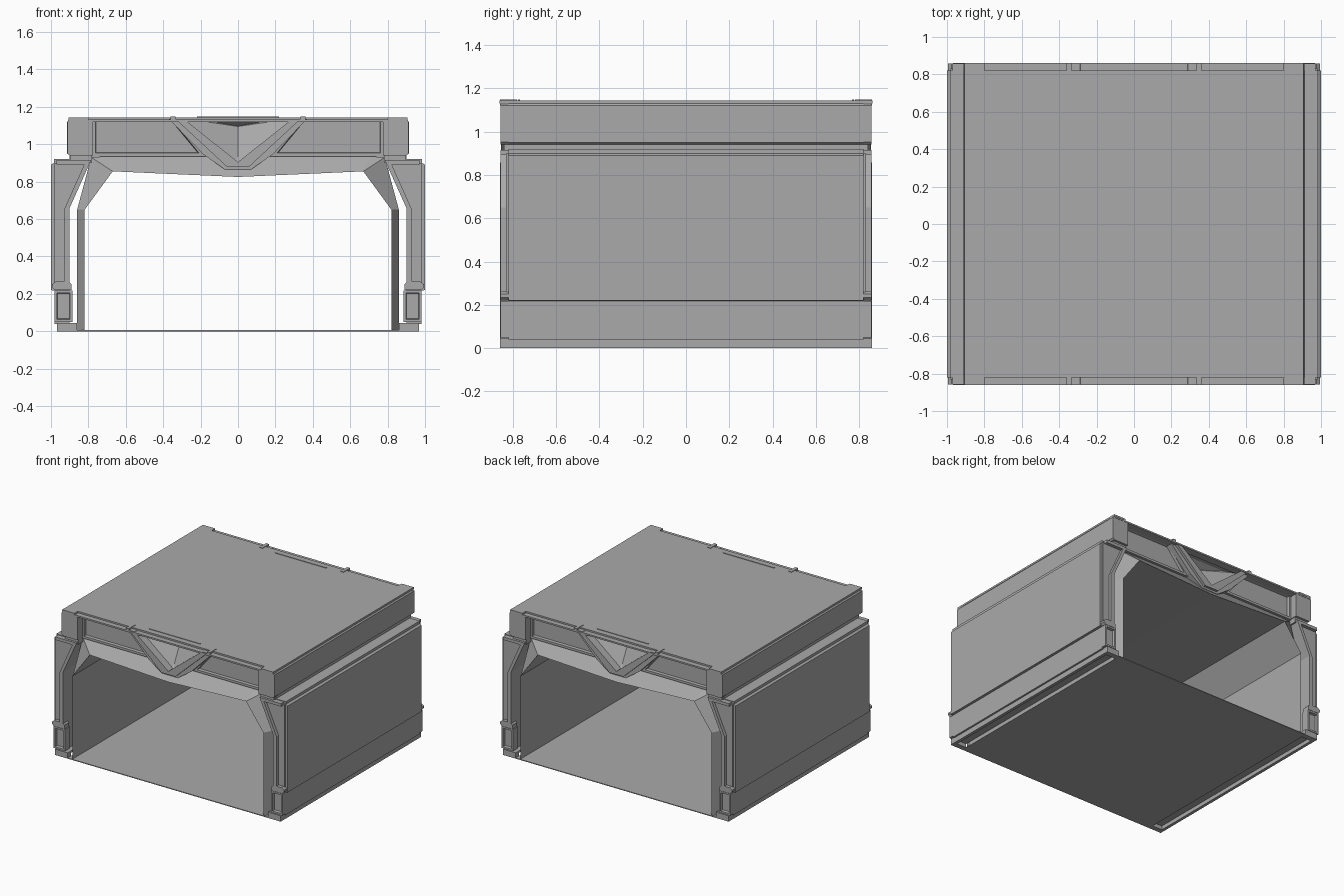
import bpy, bmesh

cube = bpy.data.objects.get("Cube")
if cube:
    bpy.data.objects.remove(cube, do_unlink=True)

# Single matte grey used everywhere
GREY = (0.4, 0.4, 0.4, 1.0)
grey = bpy.data.materials.new("plain grey")
grey.use_nodes = True
grey.diffuse_color = GREY
grey.node_tree.nodes["Principled BSDF"].inputs["Base Color"].default_value = GREY


def finish(name, bm):
    """Turn one quarter of a part into an object mirrored to all four corners."""
    mesh = bpy.data.meshes.new(name)
    bm.to_mesh(mesh)
    bm.free()
    mesh.materials.append(grey)
    obj = bpy.data.objects.new(name, mesh)
    bpy.context.collection.objects.link(obj)
    mirror = obj.modifiers.new("Mirror", "MIRROR")
    mirror.use_axis = (True, True, False)
    mirror.merge_threshold = 0.0005
    return obj


def prism(name, outline, front, back=0.0, rim=0.0, depth=0.02):
    """Extrude an x-z outline along y, with an optional sunken panel in front."""
    bm = bmesh.new()
    face = bm.faces.new([bm.verts.new((x, front, z)) for x, z in outline])
    out = bmesh.ops.extrude_face_region(bm, geom=[face], use_keep_orig=True)
    for v in out["geom"]:
        if isinstance(v, bmesh.types.BMVert):
            v.co.y = back
    bmesh.ops.recalc_face_normals(bm, faces=bm.faces[:])
    if rim:
        panel = min(bm.faces, key=lambda f: f.calc_center_median().y)
        bmesh.ops.inset_region(bm, faces=[panel], thickness=rim, use_even_offset=True)
        bmesh.ops.inset_region(bm, faces=[panel], thickness=0.004, depth=-depth,
                               use_even_offset=True)
    return finish(name, bm)


def box(name, x0, x1, z0, z1, front, back=0.0, rim=0.0):
    return prism(name, [(x0, z0), (x1, z0), (x1, z1), (x0, z1)], front, back, rim)


# Floor and side sills, hollow underneath and closed at the ends
box("floor", 0, 0.86, 0, 0.006, -0.86)
prism("side_sill", [(0.86, 0.03), (0.945, 0.03), (0.945, 0), (0.968, 0),
                    (0.968, 0.045), (0.86, 0.045)], -0.82)
box("sill_end", 0.86, 0.968, 0, 0.045, -0.86, -0.82)

# Roof with a lower ledge at each end and raised corner and brace tabs
box("roof_plate", 0, 0.905, 1.13, 1.144, -0.82)
box("roof_ledge", 0, 0.905, 1.12, 1.132, -0.86, -0.80)
box("roof_core", 0, 0.79, 1.0, 1.132, -0.69)
box("roof_corner", 0.80, 0.905, 1.13, 1.144, -0.862, -0.80)
box("roof_tab", 0.335, 0.36, 1.12, 1.148, -0.86, -0.78)
box("roof_seam", 0, 0.22, 1.13, 1.148, -0.776, -0.767)

# Stepped outer side wall, up to the roof edge
prism("side_wall", [
    (0.90, 0.04), (0.982, 0.04), (0.982, 0.218), (1.0, 0.22), (1.0, 0.89),
    (0.985, 0.90), (0.985, 0.92), (0.90, 0.92), (0.90, 0.94), (0.913, 0.95),
    (0.913, 1.12), (0.90, 1.135), (0.78, 1.135), (0.78, 0.93), (0.90, 0.66)], -0.82)

# Inner lining whose ends slope back from the opening
inner = [(0, 0.825), (0.67, 0.855), (0.67, 0.855), (0.82, 0.65), (0.82, 0)]
outer = [(0, 0.935), (0.71, 0.935), (0.785, 0.93), (0.86, 0.65), (0.86, 0)]
bm = bmesh.new()
rows = [[bm.verts.new((x, y, z)) for x, z in line]
        for line, y in ((inner, 0), (inner, -0.86), (outer, -0.78), (outer, 0))]
for a, b in zip(rows, rows[1:]):
    for i in range(len(inner) - 1):
        bm.faces.new((a[i], a[i + 1], b[i + 1], b[i]))
bmesh.ops.remove_doubles(bm, verts=bm.verts[:], dist=0.0005)
bmesh.ops.recalc_face_normals(bm, faces=bm.faces[:])
ends = [f for f in bm.faces if -0.85 < f.calc_center_median().y < -0.7]
if sum(f.normal.y for f in ends) > 0:
    bmesh.ops.reverse_faces(bm, faces=bm.faces[:])
finish("tunnel_lining", bm)

# Corner pillars: recessed panel, raised inner rim, collar and foot
prism("pillar_panel", [
    (0.91, 0.22), (0.982, 0.22), (0.982, 0.90), (0.81, 0.90), (0.91, 0.66)],
      -0.832, -0.80)
prism("pillar_rim", [
    (0.90, 0.25), (0.93, 0.25), (0.93, 0.65), (0.822, 0.892), (0.97, 0.892),
    (0.97, 0.915), (0.785, 0.915), (0.90, 0.66)], -0.858, -0.80)
prism("pillar_collar", [
    (0.89, 0.22), (0.98, 0.22), (0.995, 0.235), (0.995, 0.25), (0.975, 0.265),
    (0.905, 0.265), (0.89, 0.25)], -0.858, -0.80)
box("pillar_foot", 0.885, 0.982, 0.05, 0.218, -0.858, -0.80, rim=0.013)
box("pillar_neck", 0.78, 0.895, 0.90, 0.95, -0.84, -0.78)
prism("roof_post", [
    (0.775, 0.94), (0.90, 0.94), (0.912, 0.952), (0.912, 1.12), (0.90, 1.132),
    (0.775, 1.132)], -0.858, -0.78)

# End beam with sunken panels and V brace
prism("end_beam", [(0.17, 0.935), (0.78, 0.935), (0.78, 1.14), (0.34, 1.14)],
      -0.80, -0.70, rim=0.018)
prism("brace_outer", [
    (0, 0.865), (0.07, 0.865), (0.185, 0.945), (0.37, 1.135), (0.29, 1.135),
    (0, 0.905)], -0.835, -0.75)
prism("brace_inner", [
    (0, 0.88), (0.06, 0.88), (0.335, 1.135), (0.29, 1.135), (0, 0.905)],
      -0.855, -0.78)

# Faceted recess inside the V brace
bm = bmesh.new()
low, rim, top, mid, apex = [bm.verts.new(p) for p in (
    (0, -0.80, 0.895), (0.31, -0.80, 1.14), (0.225, -0.775, 1.14),
    (0, -0.775, 1.14), (0, -0.70, 1.095))]
for tri in ((low, rim, apex), (rim, top, apex), (top, mid, apex)):
    bm.faces.new(tri)
bm.normal_update()
for f in bm.faces[:]:
    if f.normal.y > 0:
        f.normal_flip()
finish("brace_recess", bm)
